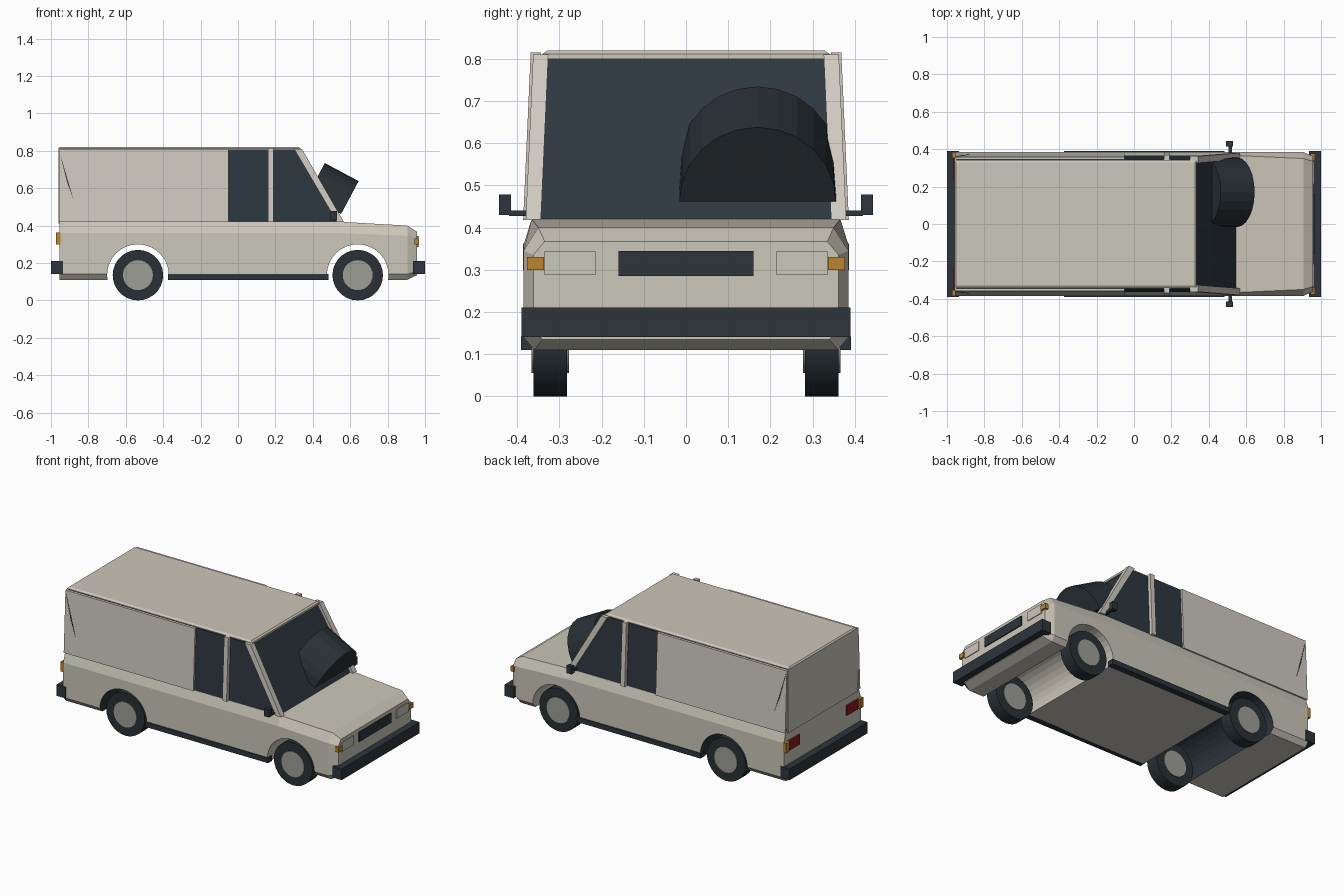
import bpy, bmesh, math
from mathutils import Matrix, Vector

if "Cube" in bpy.data.objects:
    bpy.data.objects.remove(bpy.data.objects["Cube"])


def material(name, rgb):
    m = bpy.data.materials.new(name)
    m.use_nodes = True
    m.diffuse_color = (*rgb, 1)
    m.node_tree.nodes["Principled BSDF"].inputs["Base Color"].default_value = (*rgb, 1)
    return m


cream = material("cream_paint", (0.60, 0.57, 0.49))
panel = material("pale_panel", (0.63, 0.59, 0.53))
glass = material("dark_glass", (0.027, 0.039, 0.050))
trim = material("dark_trim", (0.026, 0.036, 0.045))
rubber = material("tyre_rubber", (0.022, 0.030, 0.036))
steel = material("hub_steel", (0.34, 0.34, 0.31))
amber = material("amber_lamp", (0.50, 0.23, 0.03))
red = material("red_lamp", (0.25, 0.012, 0.014))


def finish(name, bm, *mats):
    bmesh.ops.recalc_face_normals(bm, faces=bm.faces)
    mesh = bpy.data.meshes.new(name)
    bm.to_mesh(mesh)
    bm.free()
    for m in mats:
        mesh.materials.append(m)
    ob = bpy.data.objects.new(name, mesh)
    bpy.context.collection.objects.link(ob)
    return ob


def loft(name, rings, *mats):
    """Skin a closed solid through equal-length rings of points."""
    bm = bmesh.new()
    rows = [[bm.verts.new(p) for p in ring] for ring in rings]
    for a, b in zip(rows, rows[1:]):
        for i in range(len(a)):
            j = (i + 1) % len(a)
            bm.faces.new((a[i], a[j], b[j], b[i]))
    bm.faces.new(rows[0])
    bm.faces.new(rows[-1])
    return finish(name, bm, *mats)


def box(name, x, y, z, mat):
    ring = [(y[0], z[0]), (y[1], z[0]), (y[1], z[1]), (y[0], z[1])]
    return loft(name, [[(k, *p) for p in ring] for k in x], mat)


def cylinder(name, centre, radius, depth, mat, segments=28):
    bm = bmesh.new()
    turn = Matrix.Translation(centre) @ Matrix.Rotation(math.pi / 2, 4, 'X')
    bmesh.ops.create_cone(bm, cap_ends=True, segments=segments, radius1=radius,
                          radius2=radius, depth=depth, matrix=turn)
    return finish(name, bm, mat)


def smooth(ob):
    bpy.ops.object.select_all(action='DESELECT')
    ob.select_set(True)
    bpy.context.view_layer.objects.active = ob
    bpy.ops.object.shade_smooth_by_angle(angle=math.radians(35))


def wall(z):
    """Half width of the leaning cabin side at a height."""
    return 0.366 - (z - 0.42) * 0.045


def side_plate(name, outline, mat, side, outer=0.01, inner=-0.005):
    loft(name, [[(x, side * (wall(z) + d), z) for x, z in outline]
                for d in (inner, outer)], mat)


def rect(x0, x1, z0, z1):
    return [(x0, z0), (x1, z0), (x1, z1), (x0, z1)]


# Lower body: chamfered section swept from tail to nose
def section(x, half):
    return [(x, y, z) for y, z in half] + [(x, -y, z) for y, z in reversed(half)]


main = [(0.36, 0.11), (0.385, 0.14), (0.385, 0.36), (0.366, 0.42)]
hood = [(0.36, 0.11), (0.385, 0.14), (0.385, 0.345), (0.35, 0.40)]
nose = [(0.34, 0.135), (0.362, 0.155), (0.362, 0.335), (0.335, 0.367)]
body = loft("lower_body", [section(-0.955, main), section(0.55, main),
                           section(0.905, hood), section(0.957, nose)], cream, trim)

# Wheel arches cut right through the body
REAR, FRONT, AXLE = -0.535, 0.64, 0.135
for x in (REAR, FRONT):
    cutter = cylinder("arch_cutter", (x, 0, AXLE), 0.165, 1.0, cream, 32)
    cutter.hide_render = True
    cut = body.modifiers.new("arch", 'BOOLEAN')
    cut.operation, cut.solver, cut.object = 'DIFFERENCE', 'EXACT', cutter
    bpy.context.view_layer.objects.active = body
    bpy.ops.object.modifier_apply(modifier=cut.name)
    bpy.data.objects.remove(cutter)
for f in body.data.polygons:
    c = f.center
    inside = math.hypot(c.x - REAR, c.z - AXLE) < 0.17 and abs(c.y) < 0.2
    f.material_index = 1 if inside else 0

# Cabin core: glass all round with a painted tail
core = loft("cabin_core", [[(x, s * (wall(z) - 0.002), z) for x, s in
                            ((-0.952, -1), (front, -1), (front, 1), (-0.952, 1))]
                           for z, front in ((0.415, 0.548), (0.808, 0.322))], glass, cream)
for f in core.data.polygons:
    f.material_index = 1 if f.normal.x < -0.9 else 0
box("tail_panel", (-0.96, -0.95), (-0.35, 0.35), (0.41, 0.808), cream)

# Roof with bevelled rim
loft("roof", [[(x0, -y, z), (x1, -y, z), (x1, y, z), (x0, y, z)]
              for x0, x1, y, z in ((-0.96, 0.335, 0.34, 0.80),
                                   (-0.96, 0.335, 0.34, 0.812),
                                   (-0.952, 0.325, 0.328, 0.82))], cream)

for side, tag in ((-1, "right"), (1, "left")):
    # Cabin side panel, pillars and the dark rear sliver
    side_plate(tag + "_side_panel", rect(-0.958, -0.05, 0.418, 0.808), panel, side)
    side_plate(tag + "_door_pillar", rect(0.16, 0.19, 0.418, 0.815), panel, side, 0.02)
    side_plate(tag + "_front_pillar",
               [(0.53, 0.418), (0.567, 0.418), (0.342, 0.81), (0.30, 0.81)],
               panel, side, 0.014, -0.022)
    side_plate(tag + "_rear_sliver", [(-0.953, 0.79), (-0.88, 0.54), (-0.915, 0.635)],
               trim, side, 0.012)
    # Sill
    box(tag + "_sill", (-0.375, 0.485), sorted((side * 0.35, side * 0.391)),
        (0.11, 0.142), trim)
    # Door mirror
    box(tag + "_mirror_arm", (0.505, 0.525), sorted((side * 0.36, side * 0.42)),
        (0.428, 0.44), trim)
    box(tag + "_mirror", (0.492, 0.528), sorted((side * 0.415, side * 0.443)),
        (0.43, 0.478), trim)
    # Lamps
    box(tag + "_headlamp", (0.95, 0.962), sorted((side * 0.215, side * 0.335)),
        (0.288, 0.345), cream)
    box(tag + "_front_indicator", (0.945, 0.967), sorted((side * 0.337, side * 0.377)),
        (0.30, 0.33), amber)
    box(tag + "_rear_indicator", (-0.972, -0.95), sorted((side * 0.352, side * 0.386)),
        (0.30, 0.362), amber)
    box(tag + "_tail_lamp", (-0.965, -0.95), sorted((side * 0.235, side * 0.35)),
        (0.30, 0.362), red)
    # Wheels
    for x, end in ((REAR, "rear"), (FRONT, "front")):
        smooth(cylinder(f"{end}_{tag}_tyre", (x, side * 0.322, AXLE), AXLE, 0.08, rubber))
        smooth(cylinder(f"{end}_{tag}_hub", (x, side * 0.322, AXLE), 0.08, 0.088, steel))

# Grille and bumpers
box("grille", (0.95, 0.964), (-0.16, 0.16), (0.285, 0.345), trim)
box("front_bumper", (0.935, 1.0), (-0.39, 0.39), (0.14, 0.21), trim)
box("rear_bumper", (-1.0, -0.935), (-0.39, 0.39), (0.14, 0.21), trim)

# Half-drum leaning out of the windscreen
axis = Vector((0.88, 0, -0.47)).normalized()
up = Vector((0.47, 0, 0.88)).normalized()
start = Vector((0.37, 0.17, 0.558))
arc = [math.pi * i / 12 for i in range(13)]
loft("windscreen_drum",
     [[start + axis * d + Vector((0, math.cos(a) * 0.186, 0)) + up * math.sin(a) * 0.2
       for a in arc] for d in (0, 0.205)], rubber)
